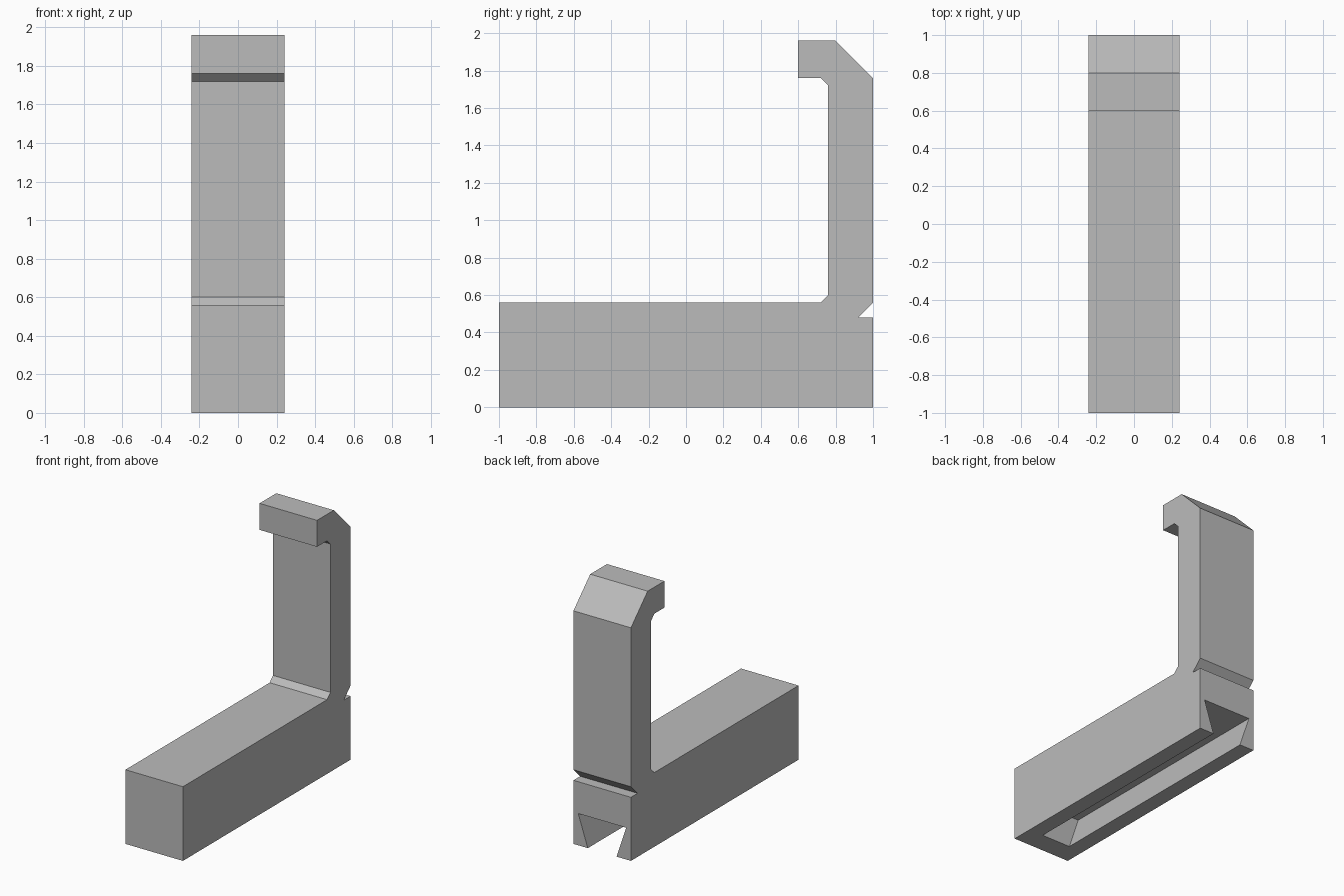
import bpy
import bmesh
from mathutils import Vector

cube = bpy.data.objects.get("Cube")
if cube:
    bpy.data.objects.remove(cube, do_unlink=True)

# Single plain grey
grey = bpy.data.materials.new("plain_grey")
grey.use_nodes = True
colour = (0.5, 0.5, 0.5, 1.0)
grey.diffuse_color = colour
grey.node_tree.nodes["Principled BSDF"].inputs["Base Color"].default_value = colour


def extrude_profile(name, points, depth):
    """Make a solid by pushing a flat outline along a depth vector."""
    bm = bmesh.new()
    face = bm.faces.new([bm.verts.new(p) for p in points])
    result = bmesh.ops.extrude_face_region(bm, geom=[face], use_keep_orig=True)
    moved = [v for v in result["geom"] if isinstance(v, bmesh.types.BMVert)]
    bmesh.ops.translate(bm, verts=moved, vec=Vector(depth))
    bmesh.ops.recalc_face_normals(bm, faces=bm.faces)
    mesh = bpy.data.meshes.new(name)
    bm.to_mesh(mesh)
    bm.free()
    mesh.materials.append(grey)
    obj = bpy.data.objects.new(name, mesh)
    bpy.context.collection.objects.link(obj)
    return obj


# Hooked bracket: side outline (y, z) extruded across the width
half_width = 0.24
outline = [
    (-1, 0), (1, 0), (1, 0.48),
    (0.92, 0.48), (1, 0.56),                 # relief notch
    (1, 1.76), (0.8, 1.96), (0.6, 1.96),     # chamfered hook
    (0.6, 1.76), (0.72, 1.76), (0.76, 1.72),
    (0.76, 0.6), (0.72, 0.56), (-1, 0.56),
]
bracket = extrude_profile("hooked_bracket",
                          [(-half_width, y, z) for y, z in outline],
                          (2 * half_width, 0, 0))

# Dovetail slot: open at the back and underneath, closed near the front
right_half = [(0.1, -0.06), (0.2, 0.24)]
section = right_half + [(-x, z) for x, z in reversed(right_half)]
slot = extrude_profile("slot_cutter",
                       [(x, -0.84, z) for x, z in section], (0, 2, 0))
slot.hide_render = True

cut = bracket.modifiers.new("dovetail_slot", "BOOLEAN")
cut.operation = "DIFFERENCE"
cut.solver = "EXACT"
cut.object = slot
bpy.context.view_layer.objects.active = bracket
bpy.ops.object.modifier_apply(modifier=cut.name)
bpy.data.objects.remove(slot, do_unlink=True)
